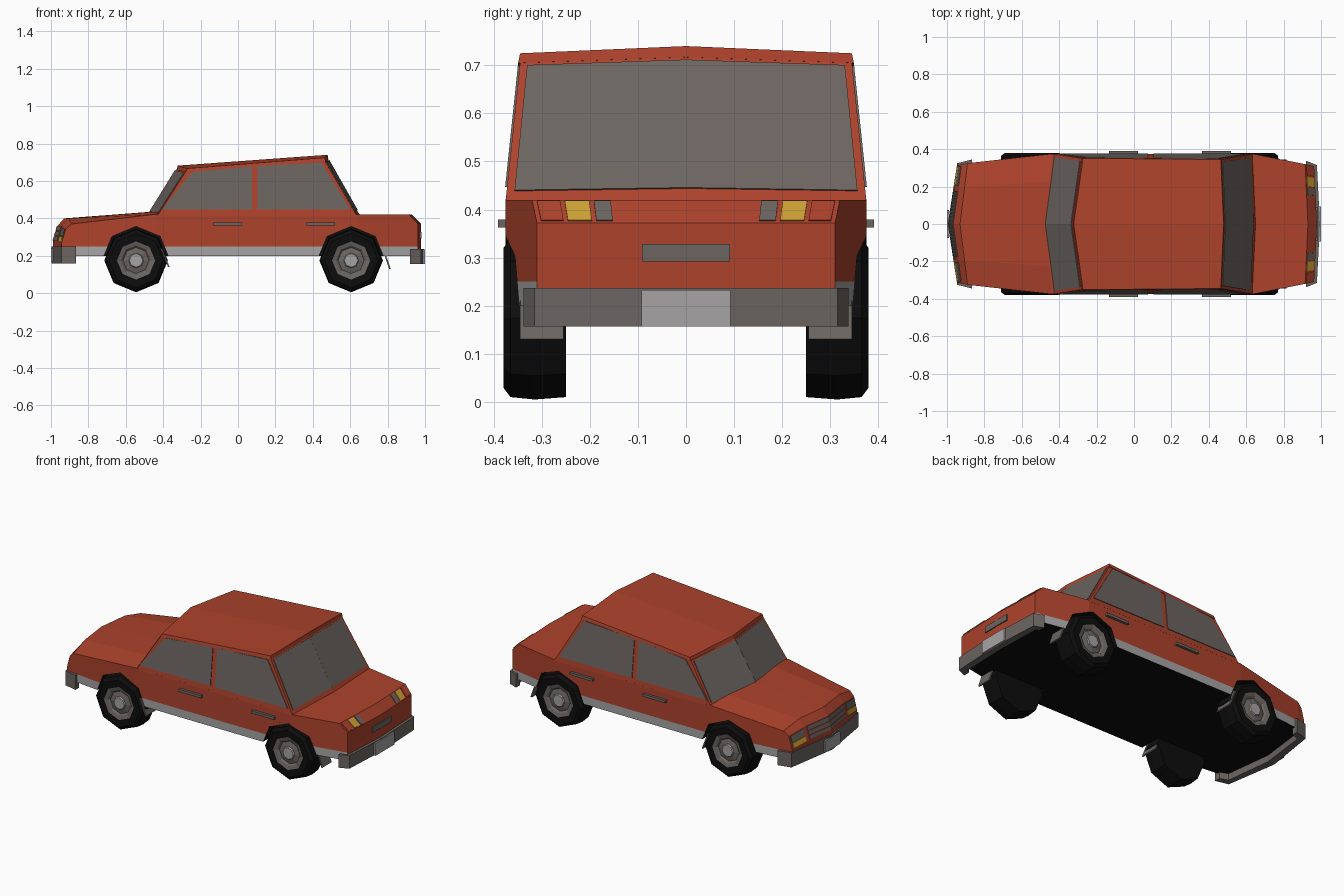
import bpy, math
from mathutils import Vector

cube = bpy.data.objects.get("Cube")
if cube:
    bpy.data.objects.remove(cube, do_unlink=True)

import bmesh


def material(name, r, g, b):
    m = bpy.data.materials.new(name)
    m.use_nodes = True
    m.diffuse_color = (r, g, b, 1)
    m.node_tree.nodes["Principled BSDF"].inputs["Base Color"].default_value = (r, g, b, 1)
    return m


RED = material("red paint", 0.42, 0.055, 0.025)
GREY = material("warm grey", 0.15, 0.13, 0.12)
LIGHT = material("light grey", 0.38, 0.37, 0.37)
BLACK = material("black rubber", 0.004, 0.004, 0.004)
AMBER = material("amber lamp", 0.62, 0.36, 0.035)


def make(name, verts, faces, mats, indices=None):
    bm = bmesh.new()
    vs = [bm.verts.new(v) for v in verts]
    for k, f in enumerate(faces):
        face = bm.faces.new([vs[i] for i in f])
        face.material_index = indices[k] if indices else 0
    bmesh.ops.recalc_face_normals(bm, faces=bm.faces)
    mesh = bpy.data.meshes.new(name)
    bm.to_mesh(mesh)
    bm.free()
    for m in mats:
        mesh.materials.append(m)
    obj = bpy.data.objects.new(name, mesh)
    bpy.context.collection.objects.link(obj)
    return obj


def loft(name, rings, mats, rule=lambda i, j: 0, caps=None, cap_mats=(0, 0)):
    """Skin closed rings; caps lists the index groups that close each end."""
    n = len(rings[0])
    verts = [p for ring in rings for p in ring]
    faces, idx = [], []
    for i in range(len(rings) - 1):
        for j in range(n):
            k = (j + 1) % n
            faces.append((i * n + j, i * n + k, (i + 1) * n + k, (i + 1) * n + j))
            idx.append(rule(i, j))
    for group in caps or [range(n)]:
        for base, m in zip((0, (len(rings) - 1) * n), cap_mats):
            faces.append([base + j for j in group])
            idx.append(m)
    return make(name, verts, faces, mats, idx)


def plate(name, pts, mat, half=0.004):
    p = [Vector(q) for q in pts]
    off = (p[2] - p[0]).cross(p[3] - p[1]).normalized() * half
    return loft(name, [[q - off for q in p], [q + off for q in p]], [mat])


def pane(name, quad, u0, u1, v0, v1, mat, half=0.004):
    """Plate on part of a quad given as inner low, outer low, outer high, inner high."""
    a, b, c, d = (Vector(q) for q in quad)
    at = lambda u, v: a.lerp(b, u).lerp(d.lerp(c, u), v)
    return plate(name, [at(u0, v0), at(u1, v0), at(u1, v1), at(u0, v1)], mat, half)


def box(name, centre, size, mat):
    x, y, z = centre
    a, b, c = (s / 2 for s in size)
    ring = lambda h: [(x - a, y - b, h), (x + a, y - b, h), (x + a, y + b, h), (x - a, y + b, h)]
    return loft(name, [ring(z - c), ring(z + c)], [mat])


SIDES = (("left", 1), ("right", -1))
WHEELS = (("front", -0.545), ("rear", 0.605))
AXLE_Z = 0.175

# Lower body: corner x, bow at the centre, half width, shoulder z, centre z
stations = [(-0.943, -0.045, 0.315, 0.27, 0.28),
            (-0.92, -0.045, 0.318, 0.345, 0.36),
            (-0.89, -0.04, 0.325, 0.37, 0.40),
            (-0.44, -0.03, 0.375, 0.422, 0.435),
            (0.635, 0.015, 0.375, 0.42, 0.42),
            (0.915, 0.015, 0.32, 0.42, 0.42),
            (0.963, 0.015, 0.31, 0.372, 0.372)]
CREASE = 0.6


def body_ring(x, bow, w, shoulder, mid):
    half = [(1, 0.20), (1, 0.25), (1, shoulder), (CREASE, mid)]
    outline = half + [(0, mid)] + [(-f, z) for f, z in reversed(half)] + [(0, 0.20)]
    return [(x + bow * (1 - abs(f)), f * w, z) for f, z in outline]


body = loft("body", [body_ring(*s) for s in stations], [RED, LIGHT, BLACK],
            lambda i, j: 1 if j in (0, 7) else 2 if j > 7 else 0,
            caps=[(0, 1, 2, 3, 4, 9), (4, 5, 6, 7, 8, 9)])


# Wheel wells cut out of the body
def octagon(x, y, r):
    return [(x + r * math.sin(k * math.pi / 4), y, AXLE_Z + r * math.cos(k * math.pi / 4))
            for k in range(8)]


cutters = []
for end, x in WHEELS:
    for side, s in SIDES:
        cutter = loft("well_cutter", [octagon(x, s * 0.24, 0.182), octagon(x, s * 0.5, 0.182)],
                      [RED, LIGHT, BLACK], lambda i, j: 2, cap_mats=(2, 2))
        cutter.hide_render = True
        mod = body.modifiers.new("well", "BOOLEAN")
        mod.operation, mod.solver, mod.object = "DIFFERENCE", "EXACT", cutter
        cutters.append(cutter)
bpy.context.view_layer.update()
cut_mesh = bpy.data.meshes.new_from_object(body.evaluated_get(bpy.context.evaluated_depsgraph_get()))
body.modifiers.clear()
body.data = cut_mesh
for cutter in cutters:
    bpy.data.objects.remove(cutter, do_unlink=True)

# Wheels: y, radius, material of the band that follows
profile = [(0.25, 0.165, 0), (0.315, 0.17, 0), (0.365, 0.165, 0), (0.38, 0.145, 0),
           (0.378, 0.102, 1), (0.372, 0.08, 1), (0.362, 0.07, 1), (0.37, 0.04, 2), (0.378, 0.036, 2)]
for end, x in WHEELS:
    for side, s in SIDES:
        loft(f"{end}_{side}_wheel", [octagon(x, s * y, r) for y, r, m in profile],
             [BLACK, GREY, LIGHT], lambda i, j: profile[i][2], cap_mats=(0, 2))


# Cabin with a crowned roof
def cabin_w(z):
    return 0.375 - 0.105 * (z - 0.42)


def cabin_ring(front, rear, zf, zr, crown, grow=0.0):
    wf, wr = cabin_w(zf) + grow, cabin_w(zr) + grow
    return [(front - 0.05, 0, zf + crown), (front, wf, zf), (rear, wr, zr),
            (rear + 0.015, 0, zr + crown), (rear, -wr, zr), (front, -wf, zf)]


base = cabin_ring(-0.43, 0.635, 0.415, 0.415, 0.005)
eave = cabin_ring(-0.28, 0.465, 0.65, 0.707, 0.012)
loft("cabin", [base, eave], [RED])
loft("roof", [cabin_ring(-0.278, 0.468, 0.648, 0.705, 0.012, 0.004),
              cabin_ring(-0.272, 0.464, 0.667, 0.725, 0.015, 0.002)], [RED],
     caps=[(0, 1, 2, 3), (3, 4, 5, 0)])

# Glass
side_windows = {"front_window": [(-0.405, 0.447), (0.075, 0.447), (0.075, 0.677), (-0.245, 0.648)],
                "rear_window": [(0.105, 0.447), (0.60, 0.447), (0.445, 0.698), (0.105, 0.679)]}
for side, s in SIDES:
    flip = lambda p: (p[0], s * p[1], p[2])
    pane(f"windshield_{side}", [flip(p) for p in (base[0], base[1], eave[1], eave[0])],
         0, 0.955, 0.06, 0.97, GREY)
    pane(f"back_glass_{side}", [flip(p) for p in (base[3], base[2], eave[2], eave[3])],
         0, 0.955, 0.08, 0.97, GREY)
    for name, pts in side_windows.items():
        plate(f"{name}_{side}", [(x, s * cabin_w(z), z) for x, z in pts], GREY)

    # Door handles
    for door, x in (("front", -0.055), ("rear", 0.44)):
        box(f"{door}_{side}_handle", (x, s * 0.38, 0.371), (0.155, 0.022, 0.016), GREY)

    # Headlamps and grille on the sloping nose
    low, high = body_ring(*stations[0]), body_ring(*stations[1])
    nose = [flip(p) for p in (low[3], low[2], high[2], high[3])]
    pane(f"headlamp_{side}", nose, 0.1, 0.92, 0.4, 0.9, GREY)
    pane(f"turn_lamp_{side}", nose, 0.1, 0.92, 0.0, 0.36, AMBER)
    grille = [flip(p) for p in (low[4], low[3], high[3], high[4])]
    for k in range(3):
        pane(f"grille_slat_{k}_{side}", grille, 0, 0.92, 0.02 + k * 0.33, 0.27 + k * 0.33, GREY)

    # Tail lamps on the sloping trunk edge
    top, bottom = body_ring(*stations[5]), body_ring(*stations[6])
    edge = [flip(p) for p in (bottom[4], bottom[2], top[2], top[4])]
    for name, u0, u1, mat in (("reverse_lamp", 0.49, 0.60, GREY), ("rear_turn_lamp", 0.63, 0.79, AMBER),
                              ("stop_lamp", 0.82, 0.97, RED)):
        pane(f"{name}_{side}", edge, u0, u1, 0.08, 0.92, mat)

    # Mud flaps
    for end, x0, x1, z0, z1, y0, y1 in (("front", -0.41, -0.37, 0.24, 0.14, 0.26, 0.37),
                                        ("rear", 0.775, 0.812, 0.24, 0.13, 0.255, 0.345)):
        plate(f"{end}_{side}_mud_flap", [(x0, s * y0, z0), (x0, s * y1, z0),
                                         (x1, s * y1, z1), (x1, s * y0, z1)], GREY)


# Wraparound bumpers: outer x, inner x, outer y, inner y from one end to the middle
def bumper(name, path, z0, z1):
    full = path + [(a, b, -c, -d) for a, b, c, d in reversed(path[:-1])]
    loft(name, [[(a, c, z0), (a, c, z1), (b, d, z1), (b, d, z0)] for a, b, c, d in full], [GREY])


bumper("front_bumper", [(-0.865, -0.865, 0.345, 0.31), (-0.945, -0.915, 0.325, 0.29),
                        (-0.996, -0.95, 0, 0)], 0.16, 0.25)
bumper("rear_bumper", [(0.92, 0.92, 0.338, 0.30), (0.978, 0.94, 0.315, 0.29),
                       (0.994, 0.95, 0, 0)], 0.157, 0.237)

# Number plates and trunk latch
box("rear_plate", (0.995, 0, 0.195), (0.01, 0.185, 0.076), LIGHT)
box("front_plate", (-0.995, 0, 0.205), (0.01, 0.15, 0.07), LIGHT)
box("trunk_latch", (0.978, 0, 0.31), (0.008, 0.182, 0.036), GREY)
